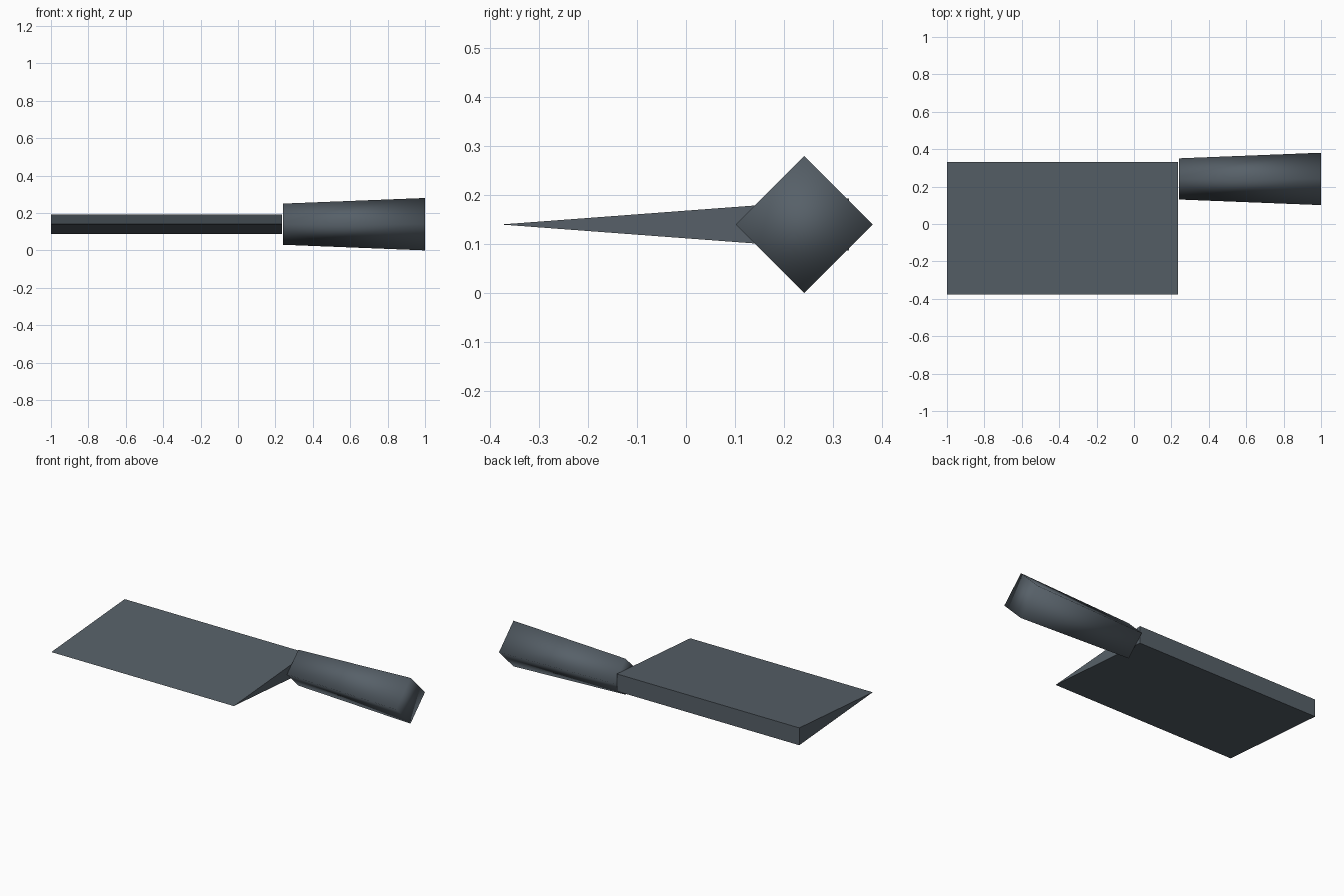
import bpy
import bmesh
from math import pi
from mathutils import Matrix

cube = bpy.data.objects.get("Cube")
if cube:
    bpy.data.objects.remove(cube, do_unlink=True)

# One dark steel colour for the whole tool
steel = bpy.data.materials.new("dark_steel")
steel.use_nodes = True
colour = (0.095, 0.118, 0.140, 1)
steel.diffuse_color = colour
steel.node_tree.nodes["Principled BSDF"].inputs["Base Color"].default_value = colour

MID_Z = 0.14


def add_object(name, bm, smooth):
    bmesh.ops.recalc_face_normals(bm, faces=bm.faces)
    for face in bm.faces:
        face.smooth = smooth
    mesh = bpy.data.meshes.new(name)
    bm.to_mesh(mesh)
    bm.free()
    mesh.materials.append(steel)
    obj = bpy.data.objects.new(name, mesh)
    bpy.context.collection.objects.link(obj)
    return obj


# Blade: wedge profile swept along x, edge at the front, spine at the back
bm = bmesh.new()
profile = [(-0.378, 0), (0.332, 0.053), (0.332, -0.053)]
wedge = bm.faces.new([bm.verts.new((-1, y, MID_Z + z)) for y, z in profile])
swept = bmesh.ops.extrude_face_region(bm, geom=[wedge], use_keep_orig=True)
tip_verts = [v for v in swept["geom"] if isinstance(v, bmesh.types.BMVert)]
bmesh.ops.translate(bm, verts=tip_verts, vec=(1.236, 0, 0))
add_object("blade", bm, smooth=False)

# Handle: four-sided tapered bar, smooth shaded, widening to its end
bm = bmesh.new()
start, end = 0.24, 1.0
place = Matrix.Translation(((start + end) / 2, 0.241, MID_Z)) @ Matrix.Rotation(pi / 2, 4, "Y")
bmesh.ops.create_cone(bm, cap_ends=True, segments=4, radius1=0.11, radius2=0.14,
                      depth=end - start, matrix=place)
add_object("handle", bm, smooth=True)
